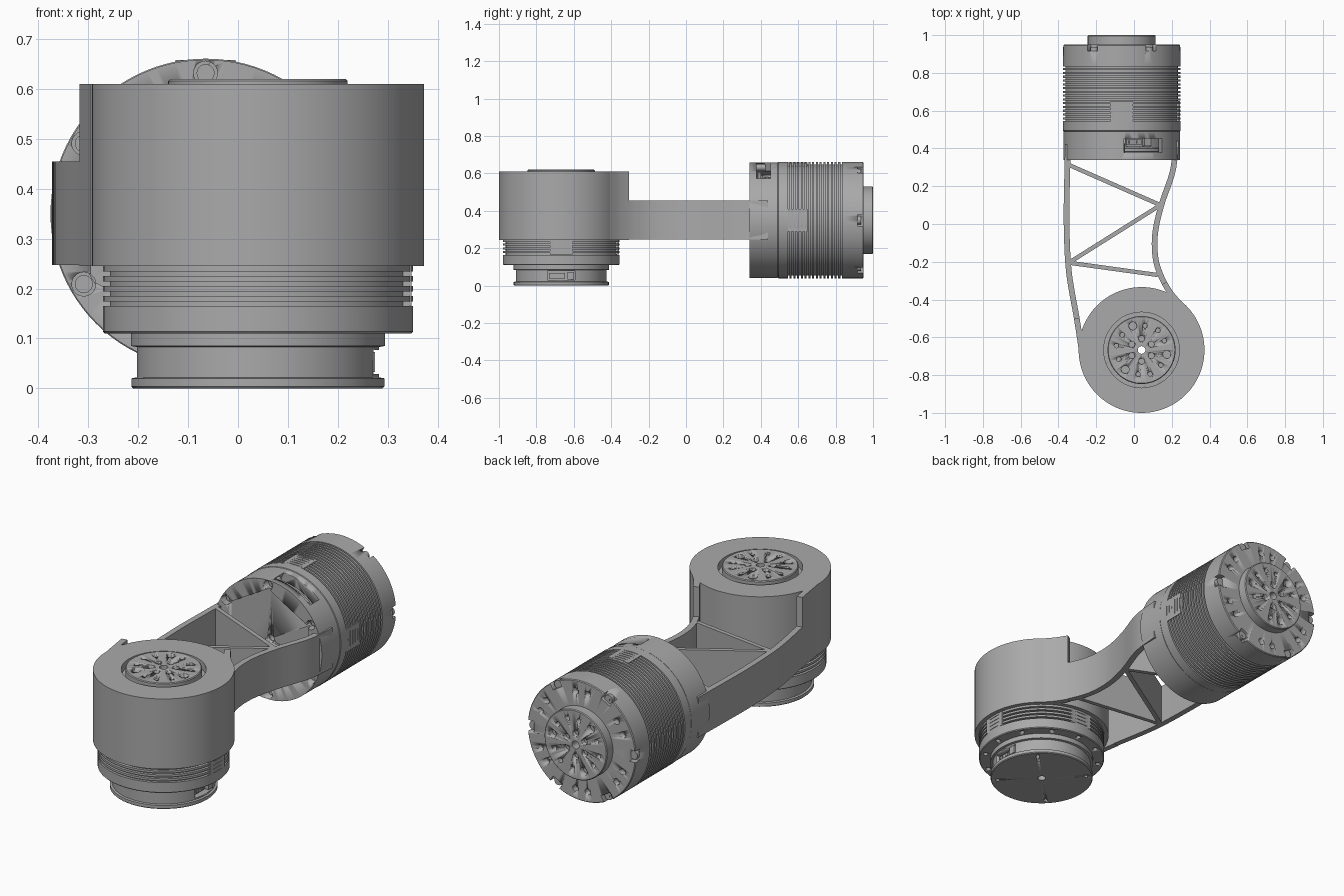
import bpy, bmesh, math
from mathutils import Matrix, Vector

if "Cube" in bpy.data.objects:
    bpy.data.objects.remove(bpy.data.objects["Cube"])


def material(name, value):
    m = bpy.data.materials.new(name)
    m.use_nodes = True
    m.diffuse_color = (value, value, value, 1)
    m.node_tree.nodes["Principled BSDF"].inputs["Base Color"].default_value = m.diffuse_color
    return m


GREY = material("machined grey", 0.4)
UPRIGHT = Matrix.Translation((0.04, -0.667, 0))
LYING = Matrix.Translation((-0.065, 0.38, 0.35)) @ Matrix.Rotation(-math.pi / 2, 4, 'X')


def make(name, bm, frame=Matrix()):
    """Turn a bmesh into a named, softly shaded object."""
    bmesh.ops.recalc_face_normals(bm, faces=bm.faces)
    mesh = bpy.data.meshes.new(name)
    bm.to_mesh(mesh)
    bm.free()
    ob = bpy.data.objects.new(name, mesh)
    bpy.context.collection.objects.link(ob)
    mesh.materials.append(GREY)
    mesh.transform(frame)
    bpy.ops.object.select_all(action='DESELECT')
    ob.select_set(True)
    bpy.context.view_layer.objects.active = ob
    bpy.ops.object.shade_smooth_by_angle(angle=math.radians(30))
    return ob


def lathe(profile, n=96):
    """Revolve a closed (radius, height) outline about local z."""
    bm = bmesh.new()
    rings = [[bm.verts.new((r * math.cos(a), r * math.sin(a), z)) for r, z in profile]
             for a in (math.tau * i / n for i in range(n))]
    for i in range(n):
        a, b = rings[i], rings[(i + 1) % n]
        for j in range(len(profile)):
            k = (j + 1) % len(profile)
            bm.faces.new((a[j], b[j], b[k], a[k]))
    return bm


def add_cyl(bm, radius, z0, z1, r=0, deg=0, n=20):
    a = math.radians(deg)
    at = Matrix.Translation((r * math.cos(a), r * math.sin(a), (z0 + z1) / 2))
    bmesh.ops.create_cone(bm, cap_ends=True, segments=n, radius1=radius, radius2=radius,
                          depth=z1 - z0, matrix=at)


def add_box(bm, size, centre, deg=0):
    m = Matrix.Rotation(math.radians(deg), 4, 'Z') @ Matrix.Translation(centre)
    bmesh.ops.create_cube(bm, size=1, matrix=m @ Matrix.Diagonal((*size, 1)))


def carve(ob, bm, frame):
    """Subtract a set of cutters, then keep the cutter hidden."""
    cutter = make(ob.name + "_cutter", bm, frame)
    cutter.hide_render = True
    cutter.hide_viewport = True
    mod = ob.modifiers.new("carve", 'BOOLEAN')
    mod.object = cutter
    mod.solver = 'EXACT'
    mod.use_self = True


def actuator(name, frame, port, patches):
    """Finned motor with a stepped base, drilled flanges and an output hub."""
    outline = [(0.02, 0), (0.25, 0), (0.254, 0.004), (0.254, 0.02), (0.243, 0.022), (0.243, 0.083),
               (0.255, 0.085), (0.255, 0.11), (0.307, 0.11), (0.311, 0.114), (0.311, 0.165)]
    for i in range(15):
        z = 0.165 + 0.02 * i
        outline += [(0.297, z), (0.297, z + 0.009), (0.311, z + 0.009), (0.311, z + 0.02)]
    outline += [(0.311, 0.566), (0.307, 0.57), (0.18, 0.57), (0.18, 0.616), (0.176, 0.62), (0.02, 0.62)]
    body = make(name + "_body", lathe(outline), frame)
    cut = bmesh.new()
    for i in range(6):
        d = 60 * i
        add_cyl(cut, 0.016, 0.6, 0.65, 0.06, d + 30)
        add_cyl(cut, 0.021 if i % 2 else 0.012, 0.59, 0.65, 0.135, d + 50)
        add_cyl(cut, 0.012, 0.59, 0.65, 0.13, d + 22)
        add_box(cut, (0.08, 0.06, 0.06), (0.315, 0, 0.567), d)
        add_cyl(cut, 0.016, 0.54, 0.6, 0.255, d + 22)
        add_cyl(cut, 0.016, 0.54, 0.6, 0.255, d + 38)
        add_cyl(cut, 0.012, 0.09, 0.14, 0.283, d)
        add_cyl(cut, 0.012, 0.09, 0.14, 0.283, d + 30)
    for i in range(4):
        add_cyl(cut, 0.01, -0.02, 0.012, 0.22, 90 * i + 45)
    add_box(cut, (0.08, 0.145, 0.048), (0.245, 0, 0.053), port)
    carve(body, cut, frame)

    # Screw heads seated in the six rim notches
    bm = bmesh.new()
    for i in range(6):
        add_cyl(bm, 0.022, 0.53, 0.556, 0.289, 60 * i)
        add_cyl(bm, 0.009, 0.55, 0.5565, 0.289, 60 * i, 6)
    make(name + "_rim_screws", bm, frame)

    # Cable sockets in the base recess
    bm = bmesh.new()
    add_box(bm, (0.03, 0.035, 0.04), (0.22, 0.05, 0.053), port)
    add_box(bm, (0.02, 0.085, 0.03), (0.21, -0.022, 0.053), port)
    for y in (-0.045, 0):
        add_box(bm, (0.03, 0.016, 0.016), (0.212, y, 0.053), port)
    make(name + "_sockets", bm, frame)

    # Flat label pads bridging the fins
    bm = bmesh.new()
    for d in patches:
        add_box(bm, (0.02, 0.12, 0.105), (0.298, 0, 0.218), d)
    make(name + "_fin_pads", bm, frame)


def smooth_path(pts, steps=8):
    """Catmull-Rom curve through a few points."""
    p = [Vector(q) for q in pts]
    p = [2 * p[0] - p[1]] + p + [2 * p[-1] - p[-2]]
    out = []
    for a, b, c, d in zip(p, p[1:], p[2:], p[3:]):
        for t in (i / steps for i in range(steps)):
            out.append(0.5 * (2 * b + (c - a) * t + (2 * a - 5 * b + 4 * c - d) * t * t
                              + (3 * b - a - 3 * c + d) * t ** 3))
    return out + [p[-2]]


def wall(name, path, thick, z0, z1):
    """Upright strip of constant thickness along a plan path."""
    bm = bmesh.new()
    rows = []
    for i, p in enumerate(path):
        t = (path[min(i + 1, len(path) - 1)] - path[max(i - 1, 0)]).normalized()
        n = Vector((-t.y, t.x)) * thick / 2
        rows.append([bm.verts.new((q.x, q.y, z)) for q, z in
                     ((p + n, z0), (p - n, z0), (p - n, z1), (p + n, z1))])
    for a, b in zip(rows, rows[1:]):
        for j in range(4):
            k = (j + 1) % 4
            bm.faces.new((a[j], a[k], b[k], b[j]))
    bm.faces.new(rows[0])
    bm.faces.new(rows[-1])
    return make(name, bm)


# Two identical motors, one upright and one lying along y
actuator("front_motor", UPRIGHT, 0, (0, 90))
actuator("rear_motor", LYING, -67, (0, -90))

# Sleeve around the upright motor
make("front_housing", lathe([(0.2, 0.245), (0.333, 0.245), (0.333, 0.61), (0.2, 0.61)], 128), UPRIGHT)

# Cradle cup holding the base of the lying motor
cradle = make("rear_cradle", lathe([(0.02, -0.04), (0.309, -0.04), (0.309, 0.11), (0.262, 0.11),
                                    (0.262, -0.003), (0.02, -0.003)]), LYING)
cut = bmesh.new()
add_cyl(cut, 0.265, -0.06, -0.02, n=6)
add_box(cut, (0.16, 0.22, 0.075), (0.27, 0, 0.035), -67)
for i in range(6):
    add_cyl(cut, 0.024, -0.06, 0.04, 0.282, 60 * i + 30)
carve(cradle, cut, LYING)
bm = bmesh.new()
for i in range(6):
    add_cyl(bm, 0.018, -0.01, 0.045, 0.282, 60 * i + 30)
make("cradle_screws", bm, LYING)

# Curved side walls of the link
LOW, HIGH = 0.247, 0.455
left = smooth_path([(-0.35, 0.42), (-0.355, 0.2), (-0.357, 0), (-0.345, -0.25),
                    (-0.303, -0.5), (-0.28, -0.65)])
right = smooth_path([(0.222, 0.44), (0.205, 0.28), (0.145, 0.1), (0.112, -0.05), (0.114, -0.18),
                     (0.145, -0.28), (0.19, -0.36), (0.235, -0.415)])
wall("left_wall", left, 0.03, LOW, HIGH)
wall("right_wall", right, 0.03, LOW, HIGH)

# Full-height flares where the walls meet the sleeve
wall("left_flare", [p for p in left if p.y < -0.48], 0.03, 0.245, 0.61)
wall("right_flare", [p for p in right if p.y < -0.31], 0.03, 0.245, 0.61)

# Zigzag bracing between the walls
nodes = [Vector(p) for p in ((-0.35, 0.315), (0.14, 0.1), (-0.345, -0.205), (0.125, -0.27))]
for i, (a, b) in enumerate(zip(nodes, nodes[1:])):
    wall(f"brace_{i + 1}", [a, b], 0.022, LOW, HIGH)
